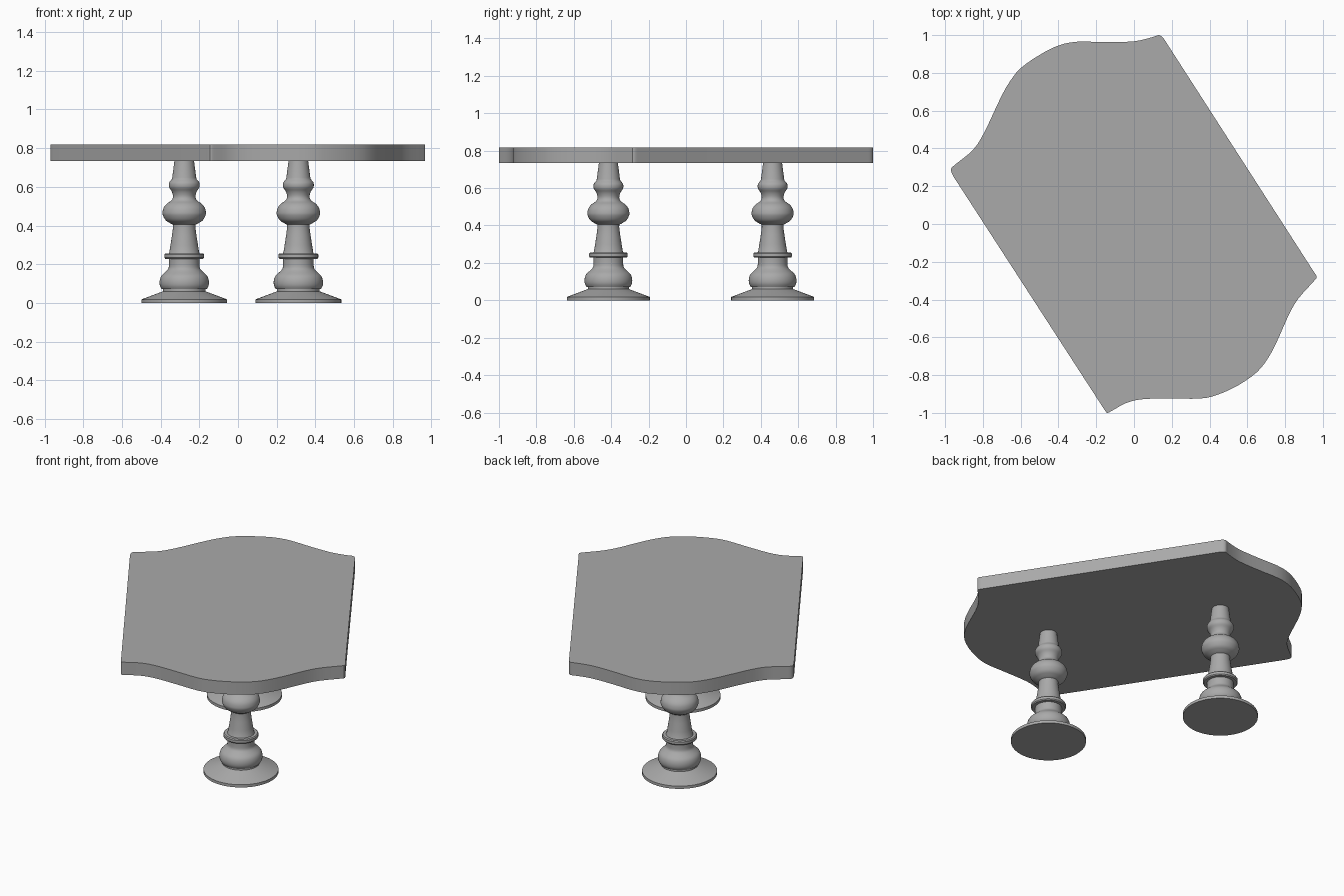
import bpy, bmesh, math
from mathutils import Vector

cube = bpy.data.objects.get("Cube")
if cube:
    bpy.data.objects.remove(cube, do_unlink=True)

# One plain grey for the whole table
grey = bpy.data.materials.new("plain_grey")
grey.use_nodes = True
colour = (0.4, 0.4, 0.4, 1)
grey.diffuse_color = colour
grey.node_tree.nodes["Principled BSDF"].inputs["Base Color"].default_value = colour


def finish(bm, name, angle):
    """Turn a bmesh into a named, shaded object."""
    bmesh.ops.recalc_face_normals(bm, faces=bm.faces)
    mesh = bpy.data.meshes.new(name)
    bm.to_mesh(mesh)
    bm.free()
    mesh.materials.append(grey)
    obj = bpy.data.objects.new(name, mesh)
    bpy.context.collection.objects.link(obj)
    bpy.ops.object.select_all(action="DESELECT")
    obj.select_set(True)
    bpy.context.view_layer.objects.active = obj
    bpy.ops.object.shade_smooth_by_angle(angle=math.radians(angle))
    return obj


def smooth_path(points, steps=3):
    """Catmull-Rom curve through the points."""
    pts = [Vector(p) for p in points]
    pts = [pts[0]] + pts + [pts[-1]]
    path = []
    for a, b, c, d in zip(pts, pts[1:], pts[2:], pts[3:]):
        for i in range(steps):
            t = i / steps
            path.append(0.5 * (2 * b + (c - a) * t + (2 * a - 5 * b + 4 * c - d) * t ** 2
                               + (3 * b - a - 3 * c + d) * t ** 3))
    return path + [pts[-1]]


# Table top: two serpentine ends joined by straight sides
back_end = [(.165, .97), (.15, .99), (.13, 1), (.1, .99), (0, .967), (-.15, .963), (-.3, .965),
            (-.4, .945), (-.5, .895), (-.6, .825), (-.66, .75), (-.71, .66), (-.79, .49),
            (-.85, .395), (-.94, .32), (-.967, .295), (-.967, .275), (-.955, .25)]
front_end = [(-.165, -.97), (-.152, -.99), (-.14, -1), (-.11, -.985), (-.04, -.947), (.05, -.927),
             (.2, -.924), (.35, -.924), (.44, -.905), (.55, -.855), (.65, -.785), (.71, -.71),
             (.76, -.615), (.82, -.48), (.87, -.395), (.95, -.305), (.967, -.28), (.95, -.25)]
bm = bmesh.new()
outline = smooth_path(back_end) + smooth_path(front_end)
lower = bm.faces.new([bm.verts.new((p.x, p.y, 0.735)) for p in outline])
raised = bmesh.ops.extrude_face_region(bm, geom=[lower], use_keep_orig=True)
for v in raised["geom"]:
    if isinstance(v, bmesh.types.BMVert):
        v.co.z = 0.818
finish(bm, "table_top", 30)

# Turned pedestals: (radius, height) profile swept round the axis
foot = [(0, 0), (.222, 0), (.222, .018), (.11, .06), (.11, .072)]
bulb = smooth_path([(.117, .072), (.126, .09), (.127, .115), (.118, .14), (.095, .162),
                    (.082, .178), (.079, .2), (.079, .228)])
collar = [(.098, .228), (.103, .234), (.103, .25), (.098, .256), (.08, .256)]
vase = smooth_path([(.077, .262), (.058, .39), (.067, .408), (.095, .426), (.11, .452),
                    (.112, .47), (.106, .493), (.09, .513), (.066, .53), (.058, .55),
                    (.064, .575), (.077, .595), (.08, .61), (.077, .624), (.064, .64)])
neck = [(.062, .648), (.05, .74), (0, .74)]
profile = foot + [tuple(p) for p in bulb] + collar + [tuple(p) for p in vase] + neck


def pedestal(name, x, y):
    bm = bmesh.new()
    verts = [bm.verts.new((r, 0, z)) for r, z in profile]
    edges = [bm.edges.new(pair) for pair in zip(verts, verts[1:])]
    bmesh.ops.spin(bm, geom=verts + edges, cent=(0, 0, 0), axis=(0, 0, 1),
                   angle=math.tau, steps=48)
    bmesh.ops.remove_doubles(bm, verts=bm.verts, dist=0.0005)
    finish(bm, name, 35).location = (x, y, 0)


pedestal("back_pedestal", -.278, .463)
pedestal("front_pedestal", .312, -.415)
